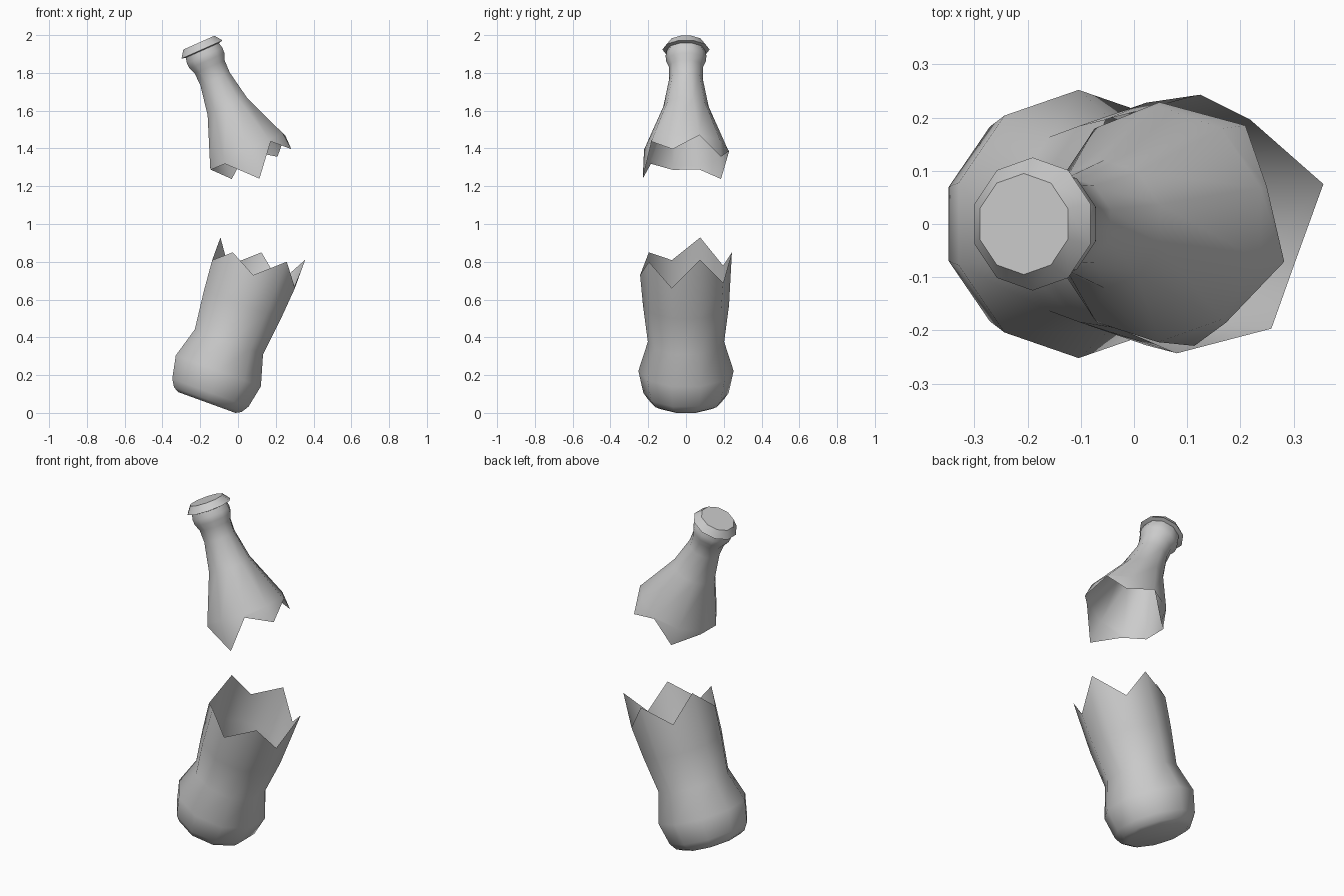
import bpy, bmesh, math
from mathutils import Matrix

if "Cube" in bpy.data.objects:
    bpy.data.objects.remove(bpy.data.objects["Cube"])

N = 10  # sides of the bottle


def lathe(name, profile, origin, tilt, jagged=None, jag_r=0.24, cap_first=False):
    """Revolve (radius, height) rings, optionally ending in a jagged broken rim."""
    bm = bmesh.new()
    rings = [[(r, h)] * N for r, h in profile]
    if jagged:
        rings.append([(jag_r, h) for h in jagged])
    loops = []
    for ring in rings:
        loop = []
        for k, (r, h) in enumerate(ring):
            a = math.radians(-18 + 36 * k)
            loop.append(bm.verts.new((r * math.cos(a), r * math.sin(a), h)))
        loops.append(loop)
    up = profile[-1][1] > profile[0][1]
    for a, b in zip(loops, loops[1:]):
        for k in range(N):
            j = (k + 1) % N
            f = [a[k], a[j], b[j], b[k]]
            bm.faces.new(f if up else f[::-1])
    if cap_first:
        bm.faces.new(loops[0][::-1] if up else loops[0])
    mesh = bpy.data.meshes.new(name)
    bm.to_mesh(mesh)
    bm.free()
    ob = bpy.data.objects.new(name, mesh)
    bpy.context.collection.objects.link(ob)
    ob.matrix_world = Matrix.Translation(origin) @ Matrix.Rotation(math.radians(tilt), 4, 'Y')
    bpy.ops.object.select_all(action='DESELECT')
    ob.select_set(True)
    bpy.context.view_layer.objects.active = ob
    bpy.ops.object.shade_smooth_by_angle(angle=math.radians(42))
    return ob


# Lower half: rounded foot, waist, broken rim (rim heights start at -18 degrees)
lathe("bottle_base",
      [(0.17, 0), (0.20, 0.016), (0.226, 0.055), (0.252, 0.178),
       (0.202, 0.342), (0.228, 0.55)],
      (-0.165, 0, 0.055), 20,
      jagged=[0.729, 0.888, 0.727, 0.846, 0.719, 0.846, 0.718, 0.794, 0.718, 0.845],
      jag_r=0.243, cap_first=True)

# Upper half: neck, lip and shoulder, broken rim hanging down
top = (-0.207, 0, 1.96)
lathe("bottle_neck",
      [(0.10, -0.04), (0.108, -0.075), (0.106, -0.105), (0.091, -0.14),
       (0.089, -0.21), (0.12, -0.37), (0.222, -0.62)],
      top, -24,
      jagged=[-0.714, -0.633, -0.721, -0.626, -0.73, -0.638, -0.64, -0.642, -0.788, -0.632],
      jag_r=0.229)

# Bottle cap: flared disc closed under the rim
lathe("bottle_cap", [(0.095, 0), (0.125, -0.04), (0.10, -0.045)], top, -24, cap_first=True)
